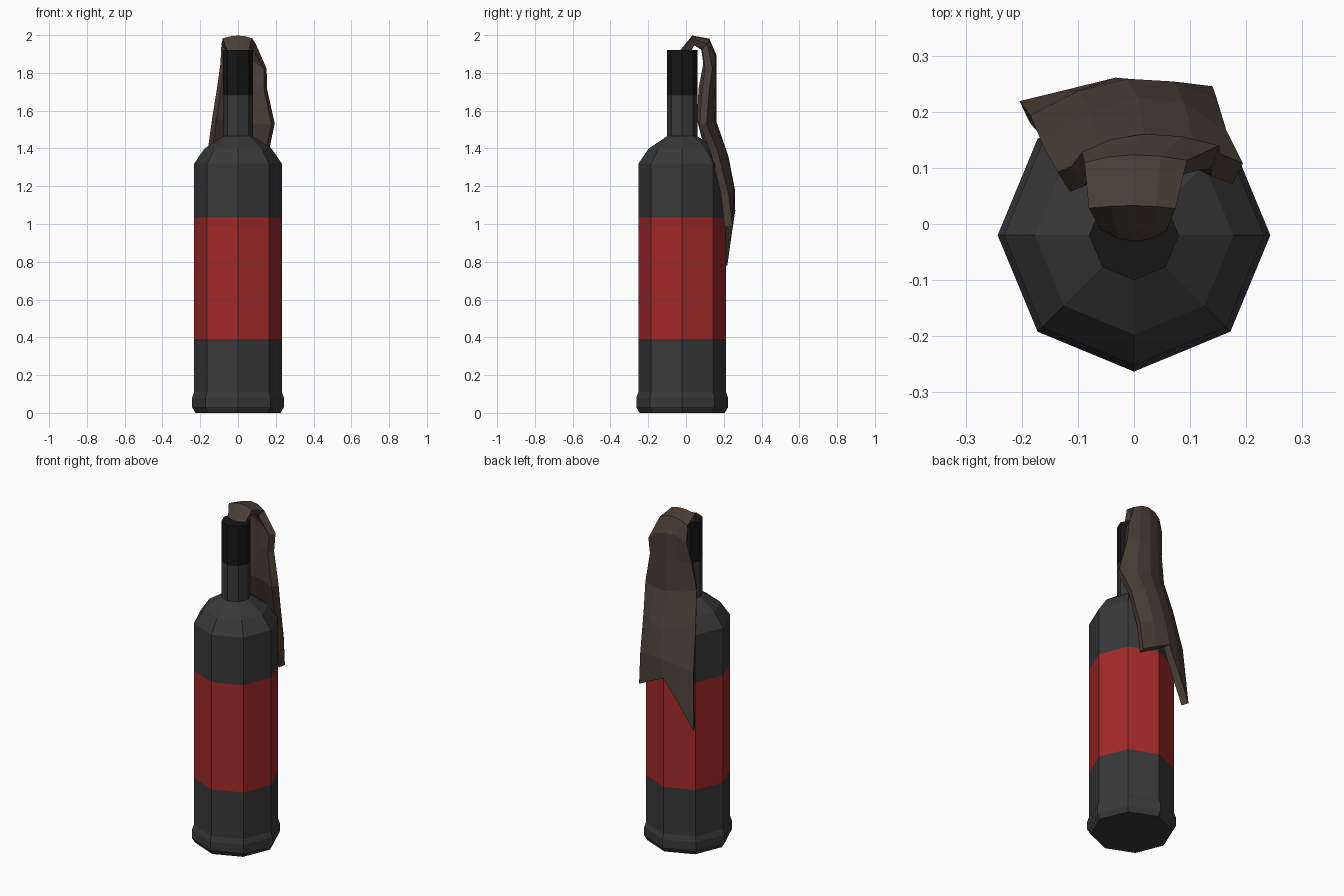
import bpy, bmesh, math
from mathutils import Vector

if "Cube" in bpy.data.objects:
    bpy.data.objects.remove(bpy.data.objects["Cube"])


def material(name, rgb):
    m = bpy.data.materials.new(name)
    m.diffuse_color = (*rgb, 1)
    m.use_nodes = True
    m.node_tree.nodes["Principled BSDF"].inputs["Base Color"].default_value = m.diffuse_color
    return m


glass = material("dark_glass", (0.04, 0.04, 0.04))
red = material("red_label", (0.36, 0.022, 0.022))
black = material("black_foil", (0.008, 0.008, 0.008))
brown = material("brown_cloth", (0.07, 0.05, 0.036))


def make_object(name, bm, mats):
    bmesh.ops.recalc_face_normals(bm, faces=bm.faces)
    me = bpy.data.meshes.new(name)
    bm.to_mesh(me)
    bm.free()
    for m in mats:
        me.materials.append(m)
    ob = bpy.data.objects.new(name, me)
    bpy.context.collection.objects.link(ob)
    return ob


# Bottle: eight-sided lathe, (radius, z, material of the band above)
profile = [(0.225, 0, 0), (0.243, 0.03, 0), (0.243, 0.08, 0), (0.232, 0.11, 0),
           (0.232, 0.39, 1), (0.232, 1.035, 0), (0.232, 1.32, 0),
           (0.177, 1.40, 0), (0.08, 1.465, 0), (0.08, 1.68, 2), (0.08, 1.92, 2)]
SIDES = 8
bm = bmesh.new()
rings = []
for r, z, _ in profile:
    rings.append([bm.verts.new((r * math.cos(i * math.tau / SIDES),
                                r * math.sin(i * math.tau / SIDES) - 0.02, z))
                  for i in range(SIDES)])
for k in range(len(rings) - 1):
    a, b = rings[k], rings[k + 1]
    for i in range(SIDES):
        j = (i + 1) % SIDES
        bm.faces.new((a[i], a[j], b[j], b[i])).material_index = profile[k][2]
bm.faces.new(rings[0])
bm.faces.new(rings[-1]).material_index = 2
make_object("bottle", bm, [glass, red, black])

# Cloth: left, middle and right point of each row, from the neck down the back
rows = [
    [(-0.05, 0.00, 1.90), (0, -0.02, 1.90), (0.05, 0.00, 1.90)],
    [(-0.072, 0.035, 1.965), (0, 0.04, 1.978), (0.066, 0.035, 1.965)],
    [(-0.078, 0.095, 1.935), (0, 0.11, 1.965), (0.085, 0.10, 1.94)],
    [(-0.083, 0.11, 1.85), (0.02, 0.14, 1.89), (0.145, 0.12, 1.82)],
    [(-0.10, 0.085, 1.72), (0.02, 0.14, 1.74), (0.145, 0.105, 1.72)],
    [(-0.125, 0.075, 1.56), (0.02, 0.14, 1.54), (0.185, 0.09, 1.53)],
    [(-0.15, 0.12, 1.38), (0.01, 0.205, 1.35), (0.155, 0.15, 1.38)],
    [(-0.175, 0.175, 1.12), (-0.01, 0.238, 1.18), (0.14, 0.205, 1.16)],
    [(-0.195, 0.20, 0.78), (-0.03, 0.24, 1.07), (0.135, 0.225, 0.985)],
]
bm = bmesh.new()
grid = []
for n, row in enumerate(rows):
    l, m, r = map(Vector, row)
    if n == len(rows) - 1:      # notched hem stays straight
        pts = [l, (l + m) / 2, m, (m + r) / 2, r]
    else:                       # curved across the width
        pts = [l * (1 - t) * (1 - 2 * t) + m * 4 * t * (1 - t) + r * t * (2 * t - 1)
               for t in (0, 0.25, 0.5, 0.75, 1)]
    grid.append([bm.verts.new(p) for p in pts])
for a, b in zip(grid, grid[1:]):
    for i in range(4):
        bm.faces.new((a[i], a[i + 1], b[i + 1], b[i]))
cloth = make_object("cloth_rag", bm, [brown])
solid = cloth.modifiers.new("thickness", 'SOLIDIFY')
solid.thickness = 0.042
solid.offset = 0
